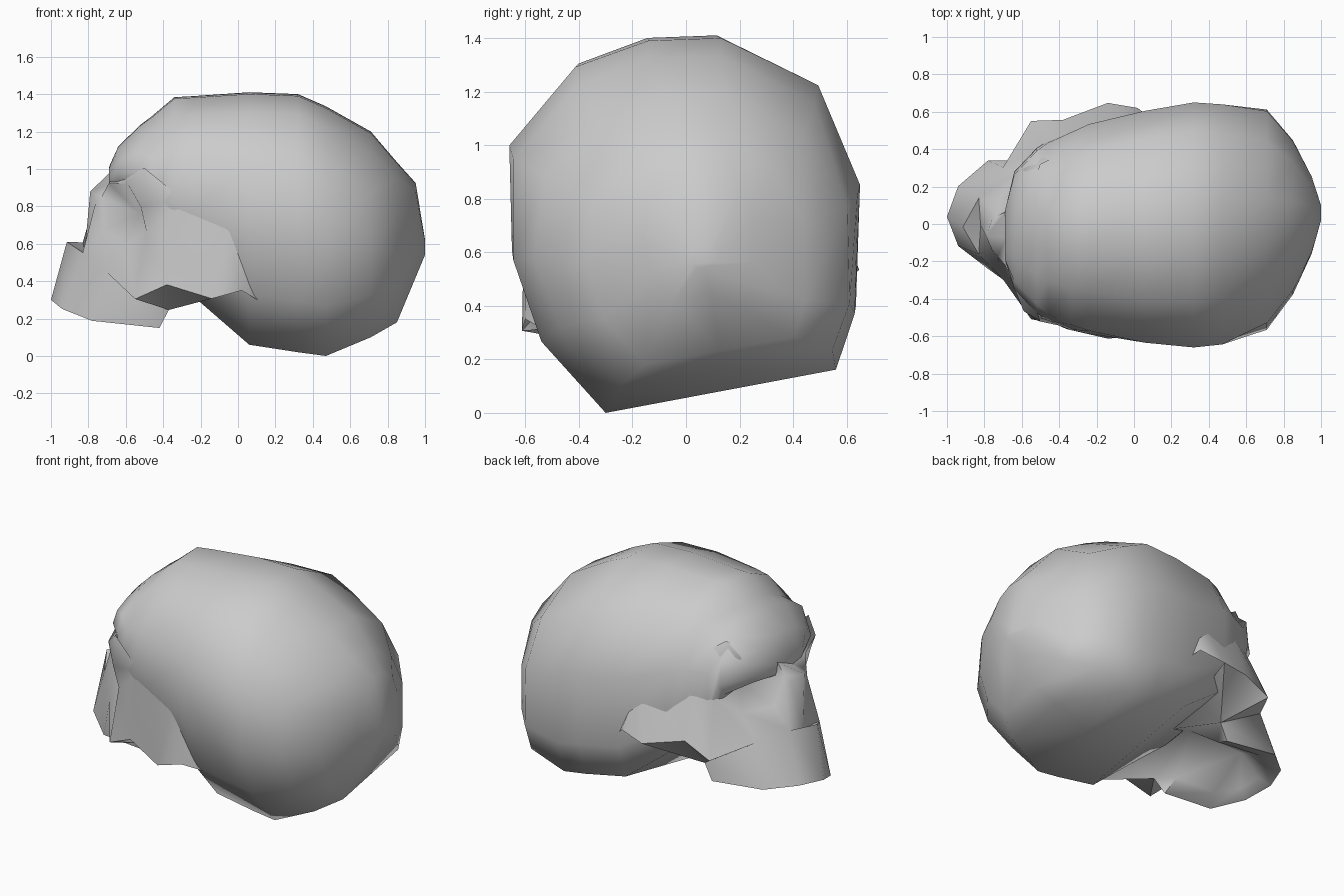
import bpy
import bmesh
from math import radians

cube = bpy.data.objects.get("Cube")
if cube:
    bpy.data.objects.remove(cube, do_unlink=True)

# Single bone colour
bone = bpy.data.materials.new("bone grey")
bone.use_nodes = True
GREY = (0.6, 0.6, 0.6, 1)
bone.diffuse_color = GREY
for node in bone.node_tree.nodes:
    if node.type == "BSDF_PRINCIPLED":
        node.inputs["Base Color"].default_value = GREY
        node.inputs["Roughness"].default_value = 0.7


def finish(bm, name, crease_angle):
    """Turn a bmesh into a smooth shaded object."""
    bmesh.ops.recalc_face_normals(bm, faces=bm.faces)
    mesh = bpy.data.meshes.new(name)
    bm.to_mesh(mesh)
    bm.free()
    mesh.materials.append(bone)
    obj = bpy.data.objects.new(name, mesh)
    bpy.context.collection.objects.link(obj)
    bpy.ops.object.select_all(action="DESELECT")
    obj.select_set(True)
    bpy.context.view_layer.objects.active = obj
    bpy.ops.object.shade_smooth_by_angle(angle=radians(crease_angle))


# Cranium: one cross-section (y, z) scaled along the length
SECTION = [(-.3, 0), (-.54, .28), (-.645, .6), (-.655, 1), (-.41, 1.3), (-.14, 1.4),
           (.13, 1.41), (.49, 1.23), (.645, .85), (.63, .39), (.56, .17), (.13, .085)]
# Each ring: x, bottom, top, half width, middle y, upper corner rounding
RINGS = [(-.69, .88, 1.01, .13, -.06, 0), (-.64, .87, 1.13, .32, -.03, .18),
         (-.52, .78, 1.25, .45, -.03, .14), (-.46, .5, 1.3, .49, -.03, .11),
         (-.34, .37, 1.4, .54, -.03, .08), (-.24, .32, 1.4, .57, -.02, .05),
         (.06, .06, 1.41, .62, -.01, 0), (.32, .02, 1.4, .655, 0, 0),
         (.47, 0, 1.34, .65, 0, .02), (.71, .1, 1.22, .6, .03, .09),
         (.85, .18, 1.05, .42, .04, .08), (.95, .42, .93, .21, .05, .05),
         (1, .54, .62, .04, .06, 0)]

bm = bmesh.new()
loops = []
for x, low, high, half, mid, soft in RINGS:
    loop = []
    for y, z in SECTION:
        u, v = y / .65, z / .705 - 1
        fit = 1 - soft * max(0, min(1, 2 * abs(u) * v))
        loop.append(bm.verts.new((x, mid + u * fit * half,
                                  (low + high) / 2 + v * fit * (high - low) / 2)))
    loops.append(loop)
count = len(SECTION)
for near, far in zip(loops, loops[1:]):
    for i in range(count):
        j = (i + 1) % count
        bm.faces.new((near[i], near[j], far[j], far[i]))
bm.faces.new(loops[0])
bm.faces.new(loops[-1])
finish(bm, "cranium", 75)

# Face: named landmarks (x, distance from midline, z)
MARKS = {
    # tooth line and upper jaw
    "tip": (-1, 0, .3), "tooth1": (-.94, .16, .28), "tooth2": (-.78, .29, .24),
    "tooth3": (-.42, .28, .2), "spine": (-.915, 0, .61), "jaw1": (-.83, .15, .58),
    "jaw2": (-.7, .3, .5), "jaw3": (-.37, .3, .3),
    # nose and brow
    "hollow": (-.82, 0, .56), "bridge": (-.79, 0, .88), "nose": (-.76, .08, .84),
    "brow": (-.68, 0, .92), "forehead": (-.64, 0, 1),
    # eye socket rim and back
    "rim1": (-.73, .11, .87), "rim2": (-.69, .14, .95), "rim3": (-.59, .38, .99),
    "rim4": (-.52, .45, .88), "rim5": (-.49, .46, .75), "rim6": (-.6, .32, .66),
    "rim7": (-.72, .17, .7), "socket": (-.52, .24, .8),
    # cheekbone, its arch and the temple
    "cheek1": (-.55, .53, .4), "cheek2": (-.38, .55, .48), "arch1": (-.14, .63, .42),
    "arch2": (.02, .61, .46), "arch3": (.15, .49, .36), "high1": (-.36, .52, .75),
    "high2": (-.05, .56, .77), "temple": (-.3, .49, .93), "crown": (-.5, .42, 1.08),
    # palate and skull base
    "gum0": (-.92, 0, .32), "gum1": (-.86, .11, .3), "gum2": (-.74, .2, .28),
    "gum3": (-.44, .19, .26), "roof": (-.8, 0, .46), "back": (-.42, 0, .46),
    "base0": (-.2, 0, .38), "base": (-.2, .3, .4),
}
UPPER_JAW = ["tip tooth1 jaw1 spine", "tooth1 tooth2 jaw2 jaw1", "tooth2 tooth3 jaw3 jaw2",
             "jaw1 jaw2 rim6 rim7"]
NOSE = ["spine jaw1 hollow", "hollow jaw1 nose", "hollow nose bridge", "jaw1 rim7 rim1 nose",
        "bridge nose rim1", "bridge rim1 rim2 brow"]
BROW = ["brow rim2 rim3 forehead", "forehead rim3 crown", "rim3 rim4 crown",
        "rim4 temple crown", "rim4 rim5 high1 temple"]
CHEEK = ["jaw2 cheek1 rim5 rim6", "cheek1 cheek2 high1 rim5", "cheek2 arch1 high2 high1",
         "arch1 arch2 high2", "arch2 arch3 high2", "high1 high2 temple",
         "jaw2 jaw3 cheek1", "cheek1 jaw3 cheek2", "cheek2 jaw3 arch1", "jaw3 base arch1"]
PALATE = ["tip tooth1 gum1 gum0", "tooth1 tooth2 gum2 gum1", "tooth2 tooth3 gum3 gum2",
          "gum0 gum1 roof", "gum1 gum2 roof", "gum2 gum3 back roof", "tooth3 gum3 jaw3",
          "gum3 back jaw3", "jaw3 back base0 base"]
SOCKET = [f"rim{i} rim{i % 7 + 1} socket" for i in range(1, 8)]

ROLL = .18  # sideways lean of the face
bm = bmesh.new()
verts = {}
for name, (x, wide, z) in MARKS.items():
    for side in (-1, 1):
        if wide == 0 and side == 1:
            verts[name, 1] = verts[name, -1]
            continue
        y = side * wide
        verts[name, side] = bm.verts.new((x, .03 + y - ROLL * (z - .35), z + ROLL * y))
for names in UPPER_JAW + NOSE + BROW + CHEEK + PALATE + SOCKET:
    for side in (-1, 1):
        bm.faces.new([verts[n, side] for n in names.split()][::side])
finish(bm, "face_bones", 60)
